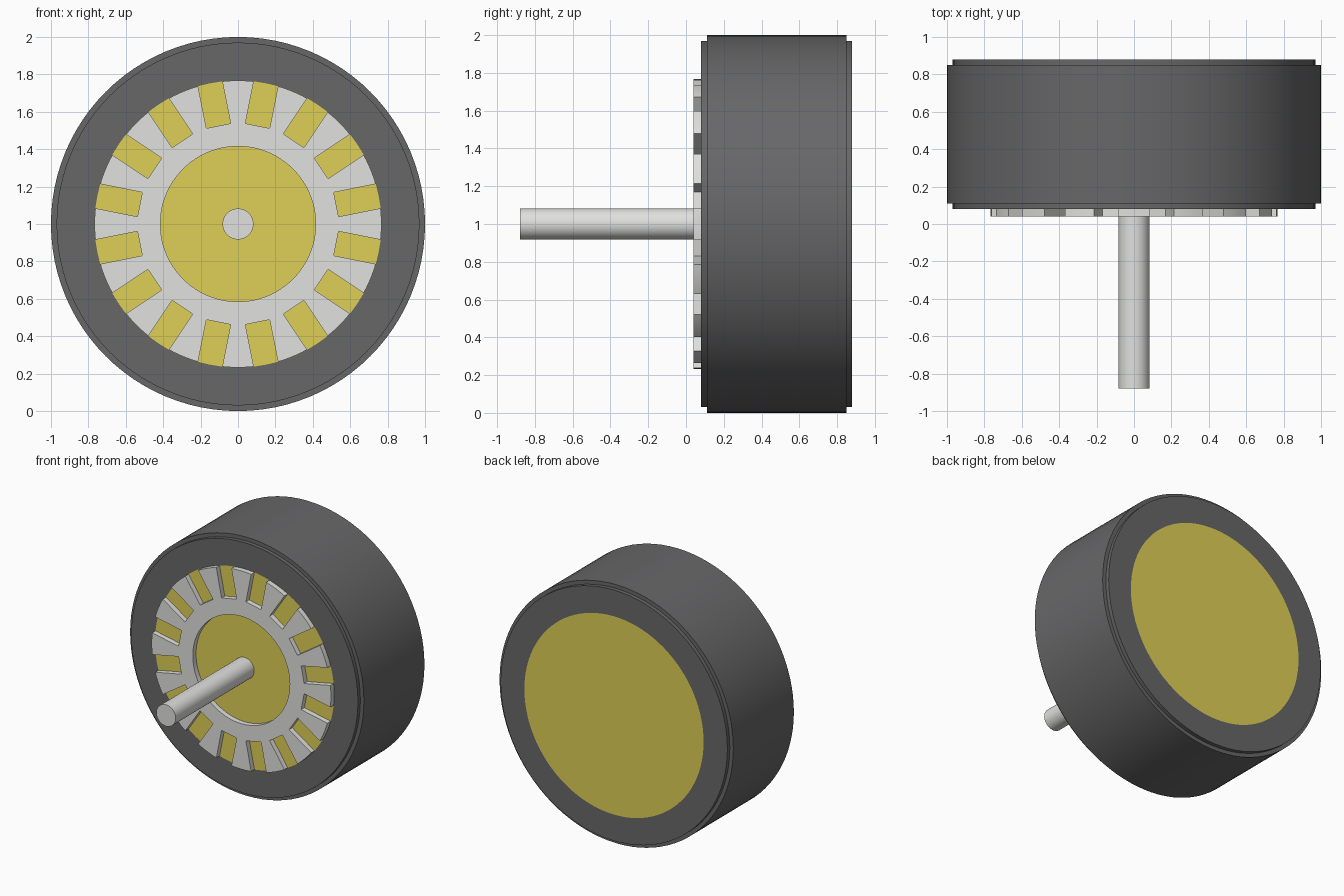
import bpy, bmesh
from math import sin, cos, pi, asin, radians
from mathutils import Matrix

cube = bpy.data.objects.get("Cube")
if cube:
    bpy.data.objects.remove(cube, do_unlink=True)


def material(name, rgb):
    m = bpy.data.materials.new(name)
    m.use_nodes = True
    m.diffuse_color = (*rgb, 1)
    m.node_tree.nodes["Principled BSDF"].inputs["Base Color"].default_value = (*rgb, 1)
    return m


rubber = material("dark rubber", (0.136, 0.136, 0.141))
yellow = material("yellow plastic", (0.73, 0.624, 0.095))
pale = material("pale grey", (0.75, 0.75, 0.735))

CENTRE_Z = 1.0
RIM_R = 0.767
FRONT_Y, BACK_Y = 0.08, 0.88


def finish(name, bm, mat):
    """Turn a bmesh into a smooth-by-angle object at axle height."""
    bmesh.ops.remove_doubles(bm, verts=bm.verts, dist=1e-5)
    bmesh.ops.recalc_face_normals(bm, faces=bm.faces)
    mesh = bpy.data.meshes.new(name)
    bm.to_mesh(mesh)
    bm.free()
    mesh.materials.append(mat)
    ob = bpy.data.objects.new(name, mesh)
    ob.location.z = CENTRE_Z
    bpy.context.collection.objects.link(ob)
    bpy.ops.object.select_all(action="DESELECT")
    ob.select_set(True)
    bpy.context.view_layer.objects.active = ob
    bpy.ops.object.shade_smooth_by_angle(angle=radians(30))
    return ob


def lathe(name, profile, mat, segments, closed=False):
    """Spin a (radius, y) profile about the wheel axis."""
    bm = bmesh.new()
    verts = [bm.verts.new((r, y, 0)) for r, y in profile]
    edges = [bm.edges.new(pair) for pair in zip(verts, verts[1:])]
    if closed:
        edges.append(bm.edges.new((verts[-1], verts[0])))
    bmesh.ops.spin(bm, geom=verts + edges, cent=(0, 0, 0), axis=(0, 1, 0),
                   angle=2 * pi, steps=segments, use_duplicate=False)
    return finish(name, bm, mat)


def rod(name, radius, y0, y1, mat, segments):
    return lathe(name, [(0, y0), (radius, y0), (radius, y1), (0, y1)], mat, segments)


# Tyre with a stepped shoulder on each side
STEP = 0.03
lathe("tyre", [(RIM_R, FRONT_Y), (0.97, FRONT_Y), (0.97, FRONT_Y + STEP),
               (1, FRONT_Y + STEP), (1, BACK_Y - STEP), (0.97, BACK_Y - STEP),
               (0.97, BACK_Y), (RIM_R, BACK_Y)], rubber, 96, closed=True)

# Hub filling the tyre, and the axle in front
rod("hub", RIM_R, FRONT_Y, BACK_Y, yellow, 96)
rod("axle", 0.083, -0.88, FRONT_Y + 0.02, pale, 48)


# Slotted ring: one sector around a slot, repeated around the axis
def slotted_ring(count=16, inner=0.415, slot_floor=0.535, half_slot=0.066, y0=0.04):
    half = pi / count
    edge = asin(half_slot / RIM_R)

    def arc(radius, a, b, n):
        steps = [a + (b - a) * i / n for i in range(n + 1)]
        return [(radius * sin(t), radius * cos(t)) for t in steps]

    outline = (arc(inner, -half, half, 6) + arc(RIM_R, half, edge, 3)
               + [(half_slot, slot_floor), (-half_slot, slot_floor)]
               + arc(RIM_R, -edge, -half, 3))
    bm = bmesh.new()
    for k in range(count):
        turn = Matrix.Rotation((2 * k + 1) * half, 3, "Y")
        verts = [bm.verts.new((x, y0, z)) for x, z in outline]
        bmesh.ops.rotate(bm, verts=verts, cent=(0, 0, 0), matrix=turn)
        bm.faces.new(verts)
    bmesh.ops.remove_doubles(bm, verts=bm.verts, dist=1e-5)
    grown = bmesh.ops.extrude_face_region(bm, geom=bm.faces[:], use_keep_orig=True)
    moved = [g for g in grown["geom"] if isinstance(g, bmesh.types.BMVert)]
    bmesh.ops.translate(bm, verts=moved, vec=(0, FRONT_Y - y0, 0))
    return finish("slotted_ring", bm, pale)


slotted_ring()
